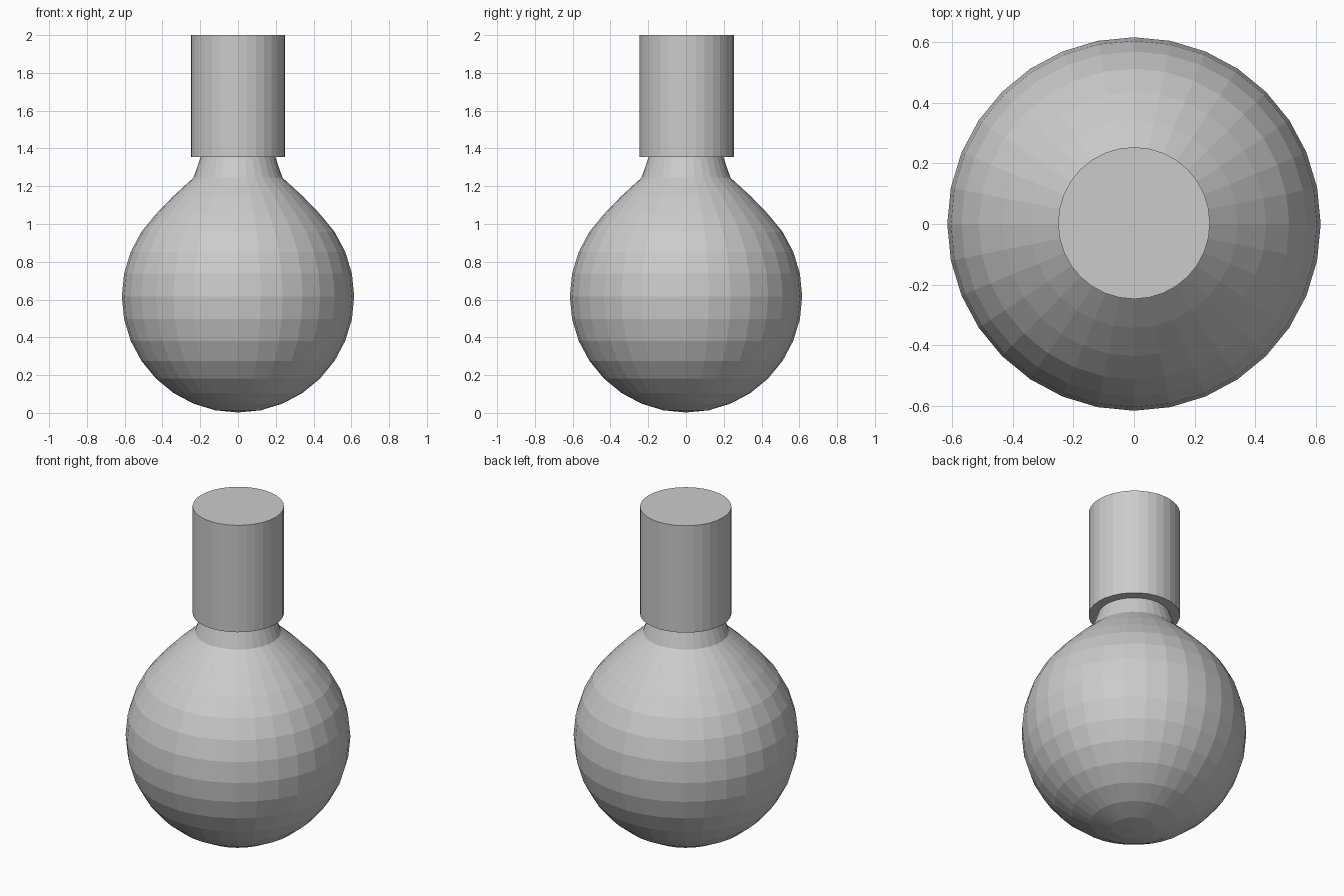
import bpy
from math import pi, sin, cos

default_cube = bpy.data.objects.get("Cube")
if default_cube:
    bpy.data.objects.remove(default_cube, do_unlink=True)

RADIUS = 0.615
CENTRE_Z = 0.617
SEGMENTS = 32
RINGS = 16

# Single plain grey
grey = bpy.data.materials.new("plain grey")
grey.use_nodes = True
colour = (0.6, 0.6, 0.6, 1)
grey.diffuse_color = colour
grey.node_tree.nodes["Principled BSDF"].inputs["Base Color"].default_value = colour

# Round flat-shaded bulb, with its upper rings drawn up into a neck
bpy.ops.mesh.primitive_uv_sphere_add(
    segments=SEGMENTS, ring_count=RINGS, radius=RADIUS, location=(0, 0, CENTRE_Z))
bulb = bpy.context.object
bulb.name = "bulb"
bulb.data.materials.append(grey)

step = pi / RINGS
lift = {5: 0.02, 6: 0.06, 7: 0.36, 8: 0.36}
for vert in bulb.data.vertices:
    for ring, amount in lift.items():
        if abs(vert.co.z - RADIUS * sin(ring * step)) < 0.002:
            vert.co.z += amount
            break

# Straight cylindrical stem capping the neck
bottom, top = 1.355, 2.0
bpy.ops.mesh.primitive_cylinder_add(
    vertices=SEGMENTS, radius=0.25, depth=top - bottom,
    location=(0, 0.003, (bottom + top) / 2))
stem = bpy.context.object
stem.name = "stem"
stem.data.materials.append(grey)
